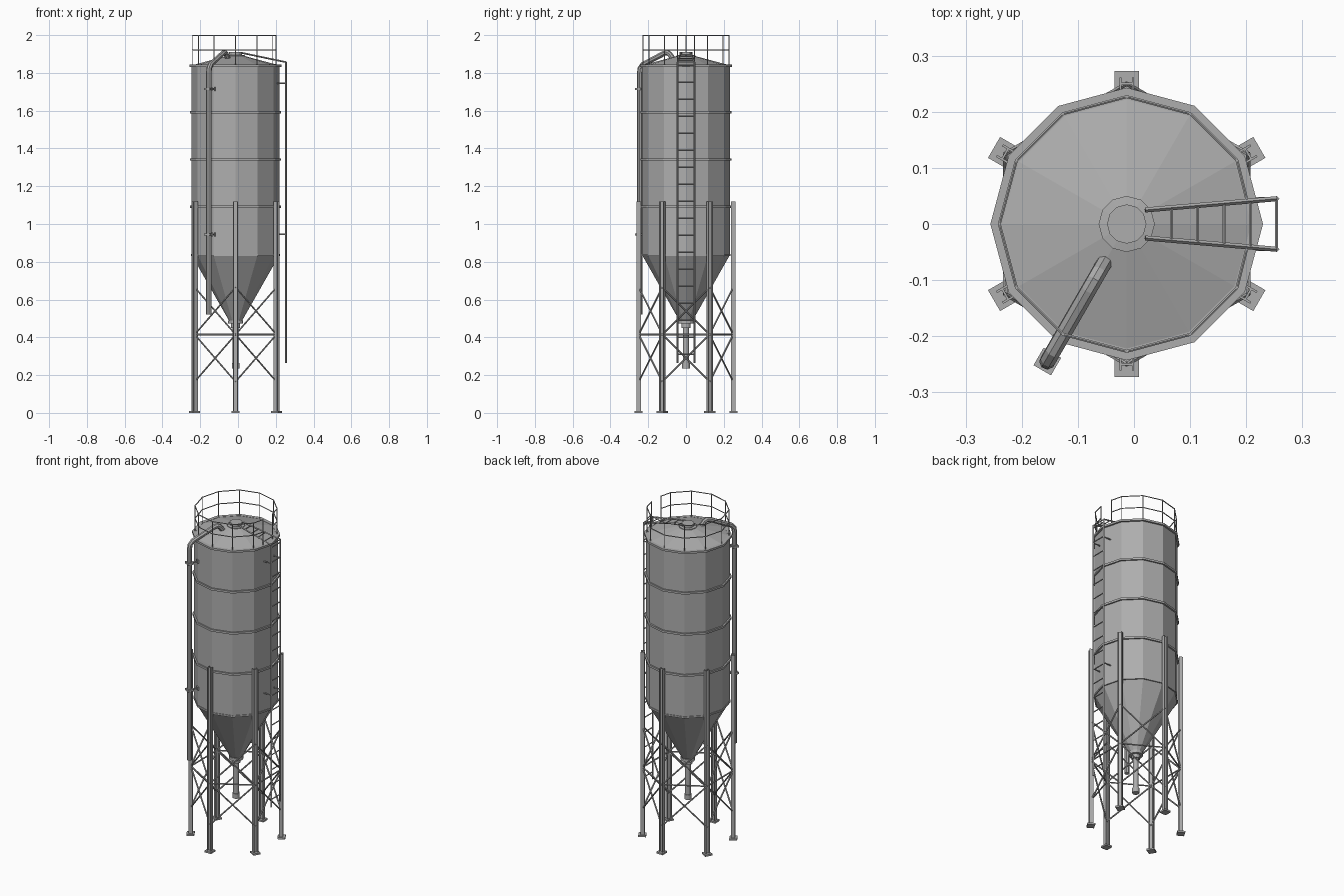
import bpy, bmesh, math
from mathutils import Vector, Matrix

if "Cube" in bpy.data.objects:
    bpy.data.objects.remove(bpy.data.objects["Cube"])

CX = -0.013          # silo axis, shifted to balance the ladder
SIDES = 12

steel = bpy.data.materials.new("galvanised_grey")
steel.use_nodes = True
grey = (0.42, 0.42, 0.42, 1)
steel.diffuse_color = grey
steel.node_tree.nodes["Principled BSDF"].inputs["Base Color"].default_value = grey


def polar(radius, degrees, z):
    a = math.radians(degrees)
    return Vector((CX + radius * math.cos(a), radius * math.sin(a), z))


def finish(name, bm):
    bmesh.ops.recalc_face_normals(bm, faces=bm.faces)
    mesh = bpy.data.meshes.new(name)
    bm.to_mesh(mesh)
    bm.free()
    mesh.materials.append(steel)
    obj = bpy.data.objects.new(name, mesh)
    bpy.context.collection.objects.link(obj)
    return obj


def lathe(name, profile, closed=False):
    """Turn a (radius, z) profile around the silo axis; cap the ends if open."""
    bm = bmesh.new()
    rings = [[bm.verts.new(polar(r, i * 360 / SIDES, z)) for i in range(SIDES)]
             for r, z in profile]
    pairs = list(zip(rings, rings[1:]))
    if closed:
        pairs.append((rings[-1], rings[0]))
    for a, b in pairs:
        for i in range(SIDES):
            j = (i + 1) % SIDES
            bm.faces.new((a[i], a[j], b[j], b[i]))
    if not closed:
        bm.faces.new(rings[0])
        bm.faces.new(rings[-1])
    return finish(name, bm)


def hoop(name, z, height, inner, outer):
    lathe(name, [(inner, z), (outer, z), (outer, z + height), (inner, z + height)], True)


def bar(bm, p, q, radius, sides=6):
    p, q = Vector(p), Vector(q)
    d = q - p
    m = Matrix.Translation((p + q) / 2) @ d.to_track_quat('Z', 'Y').to_matrix().to_4x4()
    bmesh.ops.create_cone(bm, cap_ends=True, segments=sides, radius1=radius,
                          radius2=radius, depth=d.length, matrix=m)


def block(bm, size, degrees, radius, side, z):
    """Box of (radial, tangential, vertical) size centred at a polar place."""
    turn = Matrix.Rotation(math.radians(degrees), 4, 'Z')
    m = (Matrix.Translation((CX, 0, z)) @ turn @ Matrix.Translation((radius, side, 0))
         @ Matrix.Diagonal((*size, 1)))
    bmesh.ops.create_cube(bm, size=1, matrix=m)


# Tank shell, hopper and roof
lathe("tank_shell", [(0.03, 0.48), (0.232, 0.835), (0.232, 1.84), (0.045, 1.89)])
for n, z in enumerate((1.085, 1.335, 1.585)):
    hoop(f"tank_hoop_{n + 1}", z, 0.012, 0.225, 0.241)
hoop("hopper_hoop", 0.83, 0.01, 0.225, 0.236)
hoop("roof_flange", 1.832, 0.012, 0.222, 0.243)
lathe("hatch_lid", [(0.05, 1.882), (0.05, 1.893), (0.035, 1.895), (0.035, 1.91)])

# Discharge flange and spout
lathe("discharge_flange", [(0.04, 0.472), (0.04, 0.49)])
lathe("discharge_spout", [(0.02, 0.235), (0.02, 0.265), (0.016, 0.265),
                          (0.016, 0.45), (0.024, 0.45), (0.024, 0.475)])

# H-section legs with base plates
LEG_R, LEG_TOP = 0.25, 1.12
leg_angles = range(30, 390, 60)
for n, a in enumerate(leg_angles):
    bm = bmesh.new()
    for s in (-1, 1):
        block(bm, (0.023, 0.004, LEG_TOP), a, LEG_R, s * 0.011, LEG_TOP / 2)
    block(bm, (0.004, 0.02, LEG_TOP), a, LEG_R, 0, LEG_TOP / 2)
    block(bm, (0.043, 0.043, 0.01), a, 0.2515, 0, 0.005)
    finish(f"leg_{n + 1}", bm)

# Cross bracing between neighbouring legs
bm = bmesh.new()
LOW, MID, HIGH = 0.165, 0.415, 0.665
for a in leg_angles:
    b = a + 60
    for z0, z1 in ((LOW, MID), (MID, LOW), (MID, HIGH), (HIGH, MID)):
        bar(bm, polar(LEG_R, a, z0), polar(LEG_R, b, z1), 0.0045)
    bar(bm, polar(LEG_R, a, MID), polar(LEG_R, b, MID), 0.0045)
finish("cross_bracing", bm)

# Guard rail, open at the ladder
bm = bmesh.new()
RAIL_R, GAP = 0.227, 0.045
ring = [polar(RAIL_R, a, 0) for a in range(30, 360, 30)]
gate_x = ring[0].x + 0.017
ring = [Vector((gate_x, GAP, 0))] + ring + [Vector((gate_x, -GAP, 0))]
for p in ring:
    bar(bm, p + Vector((0, 0, 1.84)), p + Vector((0, 0, 2.0)), 0.0025)
for z in (1.922, 1.997):
    lift = Vector((0, 0, z))
    for p, q in zip(ring, ring[1:]):
        bar(bm, p + lift, q + lift, 0.003)
finish("guard_rail", bm)

# Ladder up the wall and over the roof
bm = bmesh.new()
LX, LY, BEND = 0.254, 0.045, 1.857
top = Vector((0.02, 0.025, 1.906))
for s in (-1, 1):
    foot, knee = Vector((LX, s * LY, 0.265)), Vector((LX, s * LY, BEND))
    bar(bm, foot, knee, 0.005, 4)
    bar(bm, knee, (top.x, s * top.y, top.z), 0.0045, 4)
    for z in (0.945, 1.745):
        bar(bm, (LX, s * LY, z), (0.19, s * LY, z), 0.004)
for i in range(18):
    z = 0.31 + i * 0.09
    bar(bm, (LX, -LY, z), (LX, LY, z), 0.0035)
for i in range(5):
    t = i / 5
    x, y, z = Vector((LX, LY, BEND)).lerp(top, t)
    bar(bm, (x, -y, z), (x, y, z), 0.003)
finish("ladder", bm)

# Filling pipe, bent over the roof edge
PIPE_A, PIPE_R = 240, 0.283
path = [(PIPE_R, 0.52), (PIPE_R, 1.80), (0.279, 1.825), (0.262, 1.845),
        (0.135, 1.903), (0.115, 1.908), (0.1, 1.9), (0.08, 1.875)]
curve = bpy.data.curves.new("filling_pipe", 'CURVE')
curve.dimensions = '3D'
curve.bevel_depth = 0.0145
curve.bevel_resolution = 2
curve.use_fill_caps = True
spline = curve.splines.new('POLY')
spline.points.add(len(path) - 1)
for pt, (r, z) in zip(spline.points, path):
    pt.co = (*polar(r, PIPE_A, z), 1)
spline.use_smooth = False
curve.materials.append(steel)
bpy.context.collection.objects.link(bpy.data.objects.new("filling_pipe", curve))

# Pipe brackets
bm = bmesh.new()
for z in (0.945, 1.715):
    block(bm, (0.036, 0.036, 0.012), PIPE_A, PIPE_R, 0, z)
    bar(bm, polar(0.225, PIPE_A, z), polar(PIPE_R, PIPE_A, z), 0.005)
    block(bm, (0.008, 0.02, 0.02), PIPE_A, 0.234, 0, z)
finish("pipe_brackets", bm)
